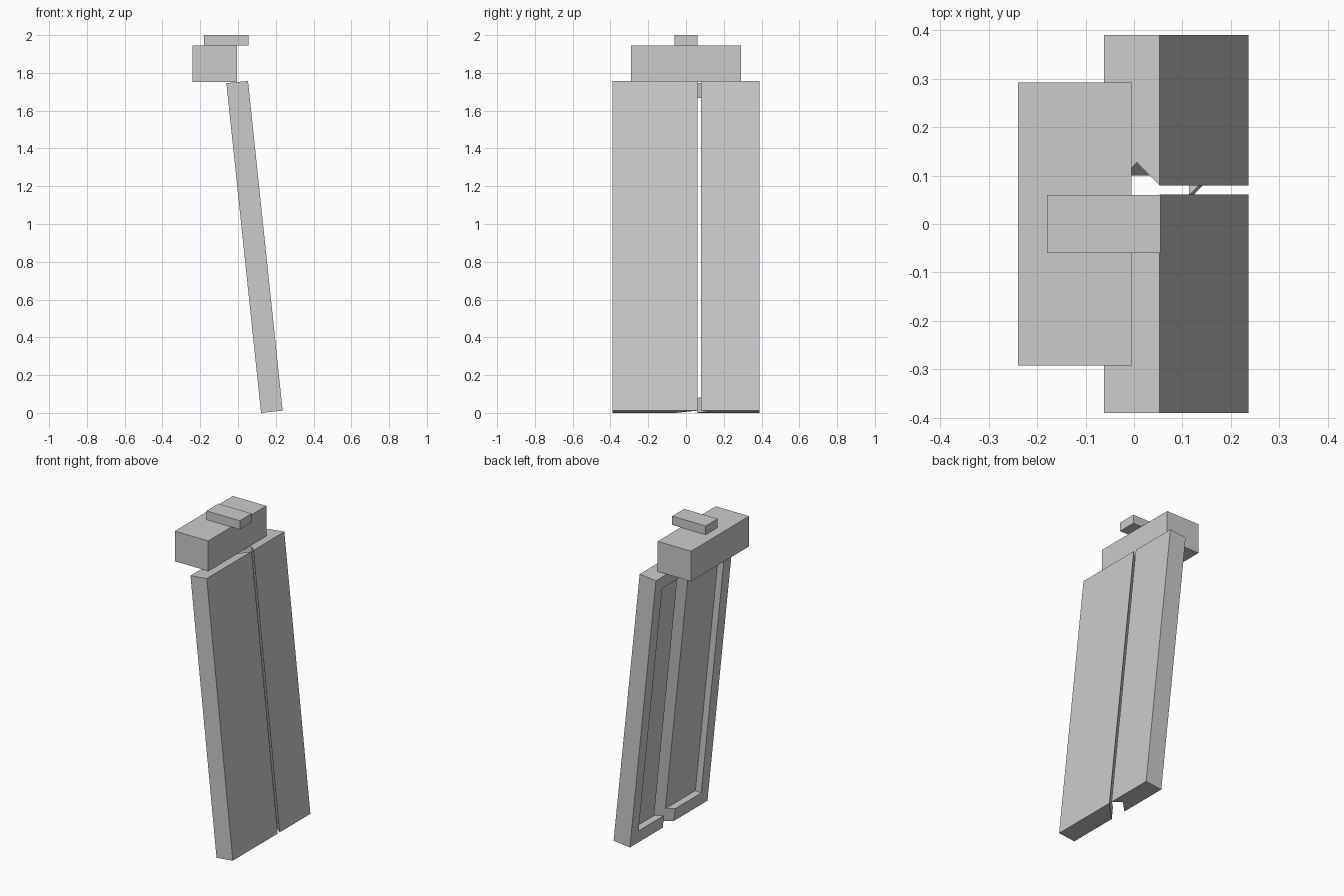
import bpy, bmesh, math
from mathutils import Matrix

cube = bpy.data.objects.get("Cube")
if cube:
    bpy.data.objects.remove(cube, do_unlink=True)

# Single grey material
grey = bpy.data.materials.new("plain_grey")
grey.use_nodes = True
colour = (0.6, 0.6, 0.6, 1.0)
grey.diffuse_color = colour
grey.node_tree.nodes["Principled BSDF"].inputs["Base Color"].default_value = colour


def prism(name, profile, low, high):
    """Extrude an (x, y) profile from z = low to z = high."""
    bm = bmesh.new()
    base = bm.faces.new([bm.verts.new((x, y, low)) for x, y in profile])
    extruded = bmesh.ops.extrude_face_region(bm, geom=[base])["geom"]
    top = [g for g in extruded if isinstance(g, bmesh.types.BMVert)]
    bmesh.ops.translate(bm, verts=top, vec=(0, 0, high - low))
    bmesh.ops.recalc_face_normals(bm, faces=bm.faces)
    mesh = bpy.data.meshes.new(name)
    bm.to_mesh(mesh)
    bm.free()
    mesh.materials.append(grey)
    obj = bpy.data.objects.new(name, mesh)
    bpy.context.collection.objects.link(obj)
    return obj


def box(name, x0, x1, y0, y1, z0, z1):
    return prism(name, [(x0, y0), (x1, y0), (x1, y1), (x0, y1)], z0, z1)


THICK, LENGTH, HALF = 0.115, 1.755, 0.39
STILE, RAIL, RECESS = 0.075, 0.08, 0.041
LEAN = Matrix.Translation((0.122, 0, 0)) @ Matrix.Rotation(math.radians(-6), 4, "Y")


def leaf(name, profile, recess_y0, recess_y1):
    """Leaning panel with a recess in its back, open at the meeting edge."""
    panel = prism(name, profile, 0, LENGTH)
    cutter = box(name + "_cutter", -0.05, RECESS, recess_y0, recess_y1,
                 RAIL, LENGTH - RAIL)
    cutter.hide_render = True
    mod = panel.modifiers.new("recess", "BOOLEAN")
    mod.operation = "DIFFERENCE"
    mod.solver = "EXACT"
    mod.object = cutter
    bpy.context.view_layer.update()
    bpy.context.view_layer.objects.active = panel
    bpy.ops.object.modifier_apply(modifier=mod.name)
    bpy.data.objects.remove(cutter, do_unlink=True)
    panel.matrix_world = LEAN
    return panel


# Wide leaf with a mitred meeting edge
leaf("wide_leaf",
     [(0, -HALF), (THICK, -HALF), (THICK, 0.061), (0, 0.061 - THICK)],
     STILE - HALF, 0.2)

# Narrow leaf with a V-grooved meeting edge
leaf("narrow_leaf",
     [(0, HALF), (THICK, HALF), (THICK, 0.08), (0.068, 0.127), (0, 0.059)],
     -0.1, HALF - STILE)

# Head block and the small tab on top of it
box("head_block", -0.24, -0.005, -0.292, 0.292, 1.752, 1.944)
box("top_tab", -0.18, 0.055, -0.06, 0.06, 1.944, 2.0)
